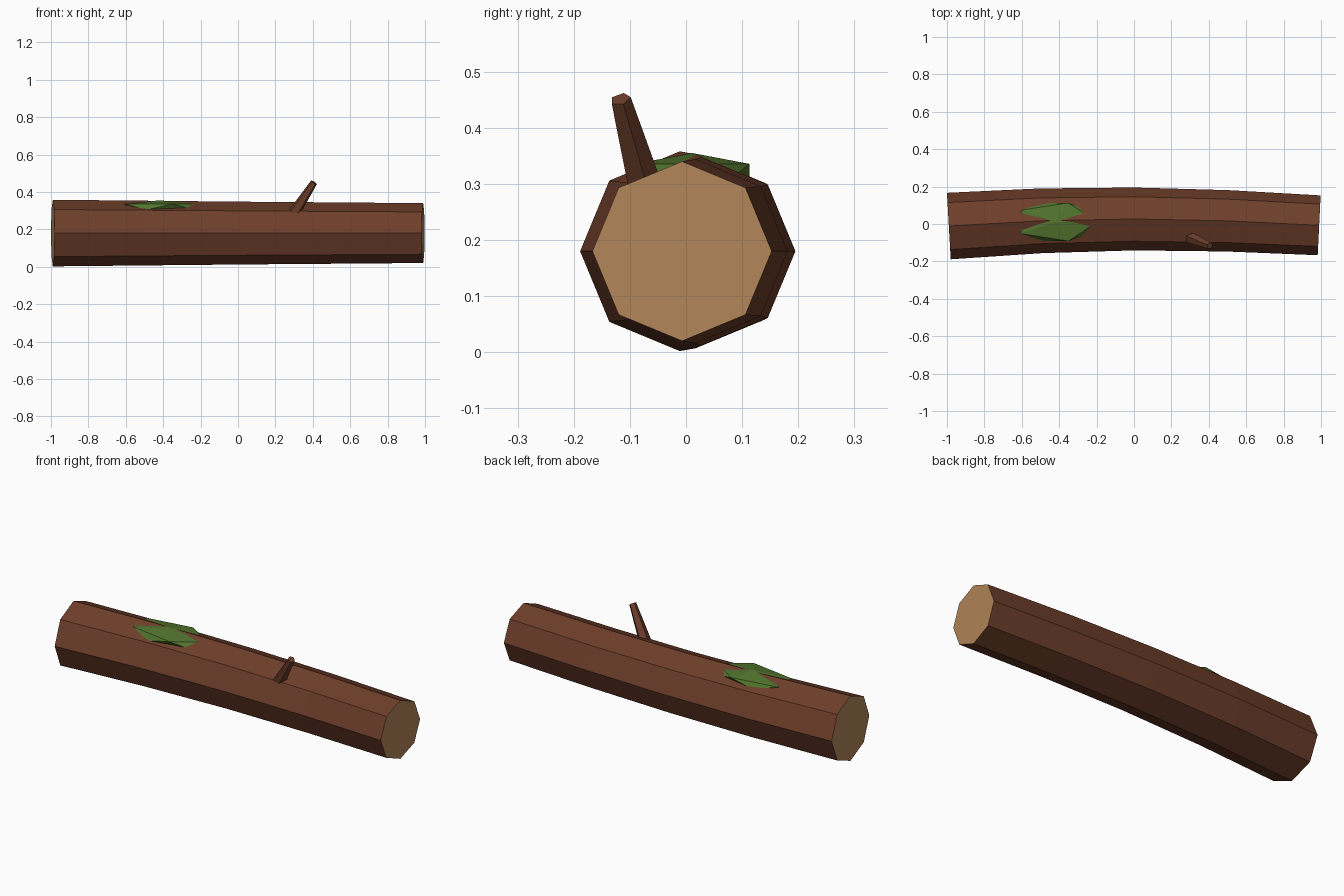
import bpy, bmesh, math
from mathutils import Vector, Matrix

if "Cube" in bpy.data.objects:
    bpy.data.objects.remove(bpy.data.objects["Cube"])


def material(name, rgb):
    m = bpy.data.materials.new(name)
    m.diffuse_color = (*rgb, 1)
    m.use_nodes = True
    m.node_tree.nodes["Principled BSDF"].inputs["Base Color"].default_value = m.diffuse_color
    return m


BARK = material("bark brown", (0.155, 0.048, 0.023))
WOOD = material("cut wood tan", (0.45, 0.235, 0.10))
MOSS = material("moss green", (0.085, 0.175, 0.027))


def finish(name, bm, *mats):
    bmesh.ops.recalc_face_normals(bm, faces=bm.faces[:])
    me = bpy.data.meshes.new(name)
    bm.to_mesh(me)
    bm.free()
    for m in mats:
        me.materials.append(m)
    ob = bpy.data.objects.new(name, me)
    bpy.context.collection.objects.link(ob)
    return ob


def tube(path, radii, sides, ref):
    """Loft polygon rings along a path; the end caps use material slot 1."""
    bm = bmesh.new()
    rings = []
    for i, p in enumerate(path):
        t = (path[min(i + 1, len(path) - 1)] - path[max(i - 1, 0)]).normalized()
        u = (ref - t * ref.dot(t)).normalized()
        v = t.cross(u)
        rings.append([bm.verts.new(p + radii[i] * (u * math.cos(a) + v * math.sin(a)))
                      for a in (2 * math.pi * k / sides for k in range(sides))])
    for a, b in zip(rings, rings[1:]):
        for k in range(sides):
            n = (k + 1) % sides
            bm.faces.new((a[k], a[n], b[n], b[k]))
    for end in (rings[0], rings[-1]):
        bm.faces.new(end).material_index = 1
    return bm


# Trunk: gently bowed, tapering octagonal log with pale cut ends
trunk_path = [Vector(p) for p in ((-0.99, -0.011, 0.18), (-0.5, 0.017, 0.18),
                                  (0, 0.027, 0.18), (0.5, 0.017, 0.18),
                                  (0.99, -0.007, 0.18))]
finish("log_trunk", tube(trunk_path, (0.178, 0.173, 0.168, 0.164, 0.16), 8,
                         Vector((0, 0, 1))), BARK, WOOD)

# Broken branch stub
stub_path = [Vector((0.275, -0.062, 0.25)), Vector((0.406, -0.117, 0.451))]
finish("branch_stub", tube(stub_path, (0.036, 0.019), 5, Vector((0, 0, 1))), BARK, BARK)

# Moss patch: squashed icosphere sunk into the top of the trunk
bm = bmesh.new()
bmesh.ops.create_icosphere(
    bm, subdivisions=1, radius=1,
    matrix=Matrix.Translation((-0.42, 0.011, 0.32)) @ Matrix.Diagonal((0.25, 0.12, 0.035, 1)))
finish("moss_patch", bm, MOSS)
